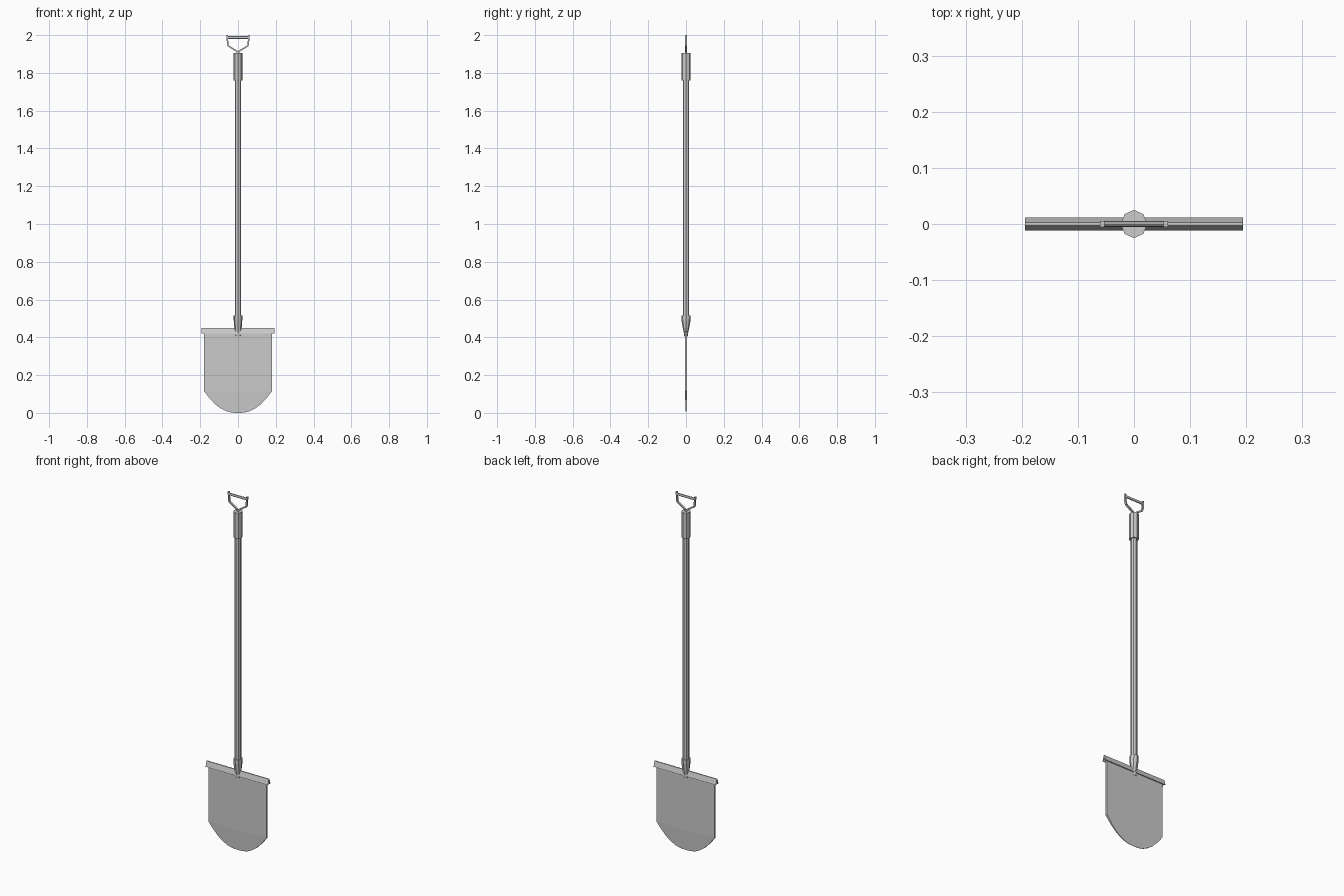
import bpy
from math import sin, cos, pi
from mathutils import Vector

if "Cube" in bpy.data.objects:
    bpy.data.objects.remove(bpy.data.objects["Cube"])


def make(name, verts, faces):
    me = bpy.data.meshes.new(name)
    me.from_pydata(verts, [], faces)
    me.update()
    ob = bpy.data.objects.new(name, me)
    bpy.context.collection.objects.link(ob)
    return ob


def loft(name, rings):
    """Skin a list of equally sized point rings and cap both ends."""
    n = len(rings[0])
    verts = [p for r in rings for p in r]
    faces = [(k*n + i, k*n + (i+1) % n, (k+1)*n + (i+1) % n, (k+1)*n + i)
             for k in range(len(rings) - 1) for i in range(n)]
    faces += [tuple(reversed(range(n))),
              tuple(range(len(verts) - n, len(verts)))]
    return make(name, verts, faces)


def ring(z, rx, ry, n=8):
    return [(rx*sin(-2*pi*i/n), ry*cos(2*pi*i/n), z) for i in range(n)]


# pole, top ferrule and tapered socket
loft("shaft", [ring(0.48, 0.017, 0.017), ring(1.80, 0.017, 0.017)])
loft("top_ferrule", [ring(1.76, 0.0235, 0.025), ring(1.905, 0.0235, 0.025)])
loft("blade_socket", [ring(0.405, 0.016, 0.009), ring(0.425, 0.018, 0.012),
                      ring(0.49, 0.0225, 0.024), ring(0.515, 0.0225, 0.025)])

# blade: flat plate, with a tip that thins toward its curved cutting edge
edge = [(0.18, 0.115), (0.15, 0.076), (0.12, 0.045), (0.09, 0.023),
        (0.06, 0.008), (0.03, 0.001)]
edge = [(-x, z) for x, z in edge] + [(0, 0)] + edge[::-1]
rows = []
for x, z in edge:
    t = 0.001 + 0.005*z/0.115
    rows.append([(x, -t, z), (x, t, z), (x, 0.006, 0.115), (x, -0.006, 0.115)])
n = len(edge)
verts = [p for r in rows[1:-1] for p in r]
m = n - 2
faces = []
for k in range(m - 1):
    for i in range(4):
        j = (i + 1) % 4
        faces.append((4*k+i, 4*k+j, 4*k+4+j, 4*k+4+i))
for side, k in ((-1, 0), (1, m - 1)):
    c = len(verts)
    verts += [(0.18*side, -0.006, 0.115), (0.18*side, 0.006, 0.115)]
    tris = [(c, c+1, 4*k+1, 4*k), (c, 4*k, 4*k+3), (c+1, 4*k+2, 4*k+1)]
    faces += tris if side > 0 else [f[::-1] for f in tris]
make("blade_tip", verts, faces)
loft("blade_plate", [[(-0.18, -0.006, z), (0.18, -0.006, z),
                      (0.18, 0.006, z), (-0.18, 0.006, z)]
                     for z in (0.115, 0.425)])

# folded foot tread along the top of the blade
prof = [(-0.0115, 0.42), (-0.006, 0.42), (0.0, 0.437), (0.006, 0.42),
        (0.0115, 0.42), (0.003, 0.45), (-0.003, 0.45)]
loft("foot_tread", [[(x, y, z) for y, z in prof] for x in (-0.194, 0.194)])

# D-handle: forked arms and a cross grip
for side, label in ((-1, "left"), (1, "right")):
    path = [(0.0, 1.900), (0.006, 1.914), (0.052, 1.944), (0.055, 1.955),
            (0.057, 2.0)]
    rings = []
    for k, (x, z) in enumerate(path):
        a, b = path[max(k-1, 0)], path[min(k+1, len(path)-1)]
        d = Vector((b[0]-a[0], b[1]-a[1])).normalized() * 0.004
        rings.append([(side*(x - s*d.y), y, z + s*d.x)
                      for s, y in ((-1, -0.005), (1, -0.005),
                                   (1, 0.005), (-1, 0.005))])
    if side < 0:
        rings = [r[::-1] for r in rings]
    loft("handle_arm_" + label, rings)
loft("handle_grip", [[(x, 0.005*cos(2*pi*i/8), 1.987 + 0.008*sin(2*pi*i/8))
                      for i in range(8)] for x in (-0.056, 0.056)])
